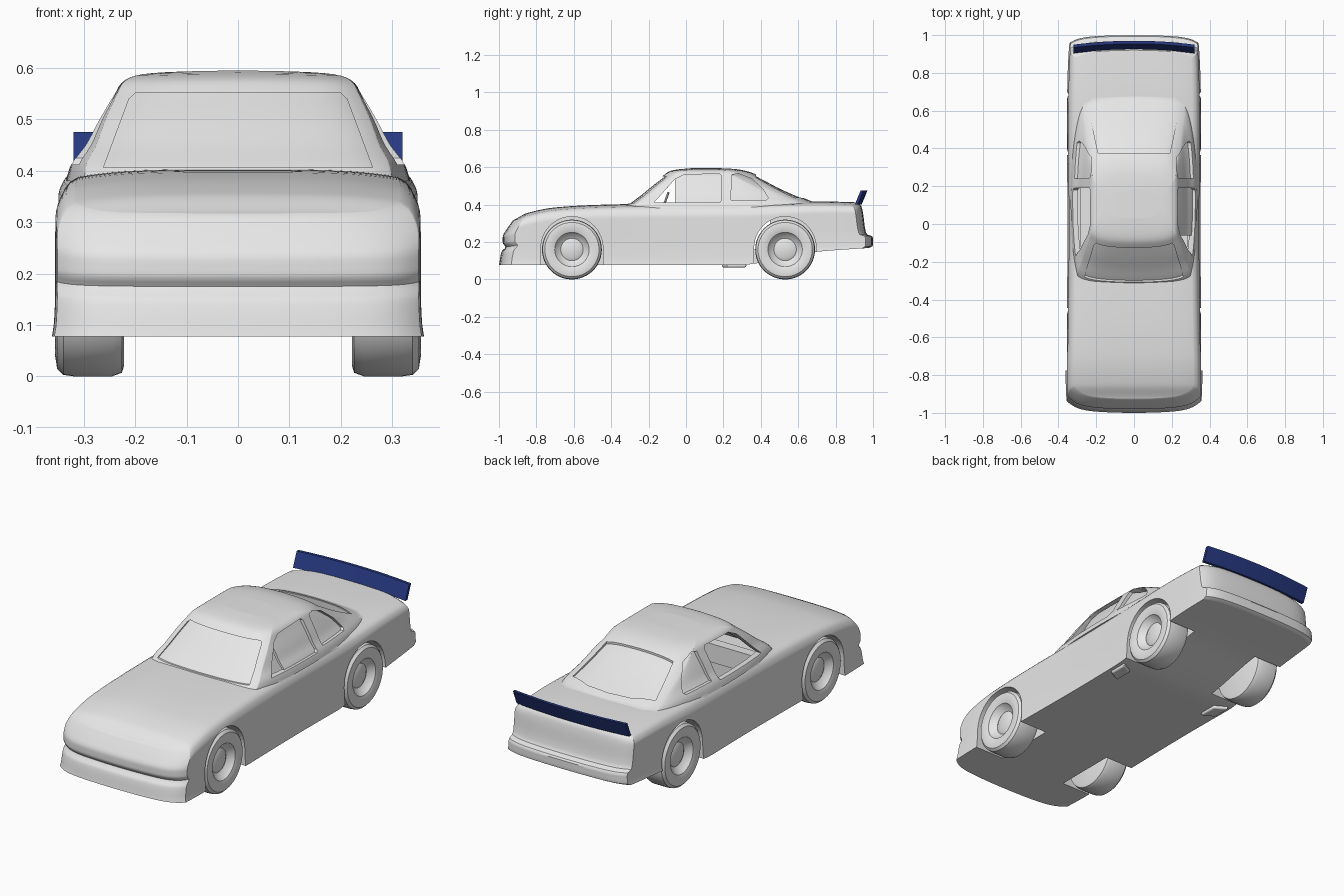
import bpy
import bmesh
import math

default_cube = bpy.data.objects.get("Cube")
if default_cube:
    bpy.data.objects.remove(default_cube)


def make_material(name, colour):
    mat = bpy.data.materials.new(name)
    mat.use_nodes = True
    mat.diffuse_color = (*colour, 1)
    mat.node_tree.nodes["Principled BSDF"].inputs["Base Color"].default_value = (*colour, 1)
    return mat


grey = make_material("primer grey", (0.8, 0.8, 0.8))
navy = make_material("navy blue", (0.02, 0.04, 0.22))


def curve(points, t):
    """Monotone cubic interpolation through (input, value) points."""
    if t <= points[0][0]:
        return points[0][1]
    if t >= points[-1][0]:
        return points[-1][1]
    slopes = [(b[1] - a[1]) / (b[0] - a[0]) for a, b in zip(points, points[1:])]
    tangents = [slopes[0]]
    for a, b in zip(slopes, slopes[1:]):
        tangents.append(2 * a * b / (a + b) if a * b > 0 else 0)
    tangents.append(slopes[-1])
    i = max(k for k in range(len(slopes)) if points[k][0] <= t)
    h = points[i + 1][0] - points[i][0]
    s = (t - points[i][0]) / h
    ease = s * s * (3 - 2 * s)
    return (points[i][1] * (1 - ease) + points[i + 1][1] * ease
            + h * s * (1 - s) * ((1 - s) * tangents[i] - s * tangents[i + 1]))


def finish(name, bm, mat=grey):
    bmesh.ops.recalc_face_normals(bm, faces=bm.faces)
    mesh = bpy.data.meshes.new(name)
    bm.to_mesh(mesh)
    bm.free()
    mesh.materials.append(mat)
    ob = bpy.data.objects.new(name, mesh)
    bpy.context.collection.objects.link(ob)
    return ob


def shaped_box(name, counts, shape, mat=grey):
    """Surface of a box lattice bent by shape(u, v, w)."""
    bm = bmesh.new()
    verts = {}

    def vert(key):
        if key not in verts:
            verts[key] = bm.verts.new(shape(*(k / n for k, n in zip(key, counts))))
        return verts[key]

    for axis in range(3):
        b, c = [a for a in range(3) if a != axis]
        for end in (0, counts[axis]):
            for p in range(counts[b]):
                for q in range(counts[c]):
                    corners = []
                    for dp, dq in ((0, 0), (1, 0), (1, 1), (0, 1)):
                        key = [end] * 3
                        key[b], key[c] = p + dp, q + dq
                        corners.append(vert(tuple(key)))
                    bm.faces.new(corners)
    return finish(name, bm, mat)


def box(name, low, high):
    return shaped_box(name, (1, 1, 1), lambda *t: [a + (b - a) * k for a, b, k in zip(low, high, t)])


def prism(name, outline, axis, start, stop):
    """Outline in the plane across the axis, extruded from start to stop."""
    bm = bmesh.new()
    rings = []
    for d in (start, stop):
        ring = []
        for p in outline:
            co = list(p)
            co.insert(axis, d)
            ring.append(bm.verts.new(co))
        rings.append(ring)
        bm.faces.new(ring)
    n = len(outline)
    for i in range(n):
        j = (i + 1) % n
        bm.faces.new((rings[0][i], rings[0][j], rings[1][j], rings[1][i]))
    return finish(name, bm)


def boolean(ob, tool, operation="DIFFERENCE"):
    mod = ob.modifiers.new("cut", "BOOLEAN")
    mod.object, mod.operation, mod.solver = tool, operation, "EXACT"
    bpy.context.view_layer.objects.active = ob
    bpy.ops.object.modifier_apply(modifier=mod.name)
    bpy.data.objects.remove(tool)


def smooth(ob):
    bpy.ops.object.select_all(action="DESELECT")
    ob.select_set(True)
    bpy.context.view_layer.objects.active = ob
    bpy.ops.object.shade_smooth_by_angle(angle=math.radians(35))


# Lower body: nose and tail lines by height fraction, deck and floor lines by length
NOSE = [(0, -1), (0.33, -0.985), (0.41, -0.965), (0.52, -0.98), (0.66, -0.98), (0.85, -0.955), (1, -0.925)]
TAIL = [(0, 0.98), (0.05, 1), (0.25, 1), (0.32, 0.965), (0.9, 0.94), (1, 0.92)]
FLANK = [(0, 0.362), (0.1, 0.358), (0.4, 0.355), (0.8, 0.355), (0.9, 0.346), (0.96, 0.335), (1, 0.318)]
PLAN = [(-1, 0.98), (-0.8, 1), (-0.5, 0.985), (0, 0.97), (0.5, 0.985), (0.8, 0.97), (1, 0.94)]
DECK = [(-1, 0.3), (-0.93, 0.315), (-0.85, 0.355), (-0.7, 0.385), (-0.5, 0.398), (-0.3, 0.403),
        (0.4, 0.41), (0.7, 0.417), (0.92, 0.412), (1, 0.4)]
FLOOR = [(-1, 0.078), (0.3, 0.078), (0.4, 0.09), (0.69, 0.147), (1, 0.17)]


def body_shape(u, v, w):
    u = math.sin((u - 0.5) * math.pi)
    v = (1 - math.cos(v * math.pi)) / 2
    y = curve(NOSE, w) * (1 - v) + curve(TAIL, w) * v
    y += (0.02 * u ** 2 + 0.045 * u ** 8) * (1 - v) ** 6 - (0.015 * u ** 2 + 0.025 * u ** 8) * v ** 6
    floor = curve(FLOOR, y)
    z = floor + (curve(DECK, y) - floor) * w - 0.015 * u ** 4 * w ** 6
    return u * curve(FLANK, w) * curve(PLAN, y), y, z


body = shaped_box("body", (24, 80, 26), body_shape)

# Cabin: windscreen line, rear window line and half width by height
SCREEN = [(0.38, -0.335), (0.4, -0.315), (0.45, -0.25), (0.5, -0.19), (0.55, -0.125), (0.575, -0.09),
          (0.585, -0.05), (0.592, 0.03)]
BACKLIGHT = [(0.38, 0.74), (0.41, 0.69), (0.43, 0.64), (0.49, 0.505), (0.53, 0.43), (0.565, 0.36),
             (0.58, 0.31), (0.588, 0.26), (0.592, 0.18)]
PILLAR = [(0.38, 0.34), (0.41, 0.33), (0.45, 0.3), (0.5, 0.272), (0.55, 0.241), (0.57, 0.228),
          (0.582, 0.21), (0.589, 0.18), (0.592, 0.14)]


def cabin(name, inset):
    def shape(u, v, w):
        u = math.sin((u - 0.5) * math.pi)
        v = (1 - math.cos(v * math.pi)) / 2
        w = math.sin(w * math.pi / 2)
        level = 0.38 + 0.212 * w
        y = (curve(SCREEN, level) + 1.5 * inset) * (1 - v) + (curve(BACKLIGHT, level) - 1.8 * inset) * v
        y += (0.02 * u ** 2 + 0.03 * u ** 8) * (1 - v) ** 6 - (0.03 * u ** 2 + 0.05 * u ** 8) * v ** 6
        taper = 1 - (1 - w) * (0.12 * (1 - v) ** 5 + 0.2 * v ** 4)
        return u * (curve(PILLAR, level) * taper - inset), y, level - inset * w + 0.003 * w * (1 - u * u)
    return shaped_box(name, (20, 44, 24), shape)


boolean(body, cabin("cabin", 0), "UNION")
boolean(body, cabin("cabin_space", 0.024))
boolean(body, box("footwell", (-0.28, -0.18, 0.16), (0.28, 0.45, 0.4)))

# Windscreen and rear window, set just below the panels
screen_outline = [(-0.262, 0.406), (0.262, 0.406), (0.212, 0.54), (0.2, 0.551), (-0.2, 0.551), (-0.212, 0.54)]
screen = prism("windscreen_cut", screen_outline, 1, -0.5, 0)
rear_outline = [(-0.19, 0.375), (0.19, 0.375), (0.235, 0.585), (0.12, 0.625), (0, 0.635), (-0.12, 0.625), (-0.235, 0.585)]
rear = prism("rear_window_cut", rear_outline, 2, 0.425, 0.7)
for cutter in (screen, rear):
    boolean(cutter, cabin("glass_level", 0.006))
    boolean(body, cutter)

# Side windows: open doors, solid quarter lights and a net on the left door
DOOR = [(-0.17, 0.412), (0.18, 0.412), (0.19, 0.425), (0.19, 0.555), (0.18, 0.565), (-0.01, 0.56), (-0.06, 0.535)]
DOOR_FRONT = [(-0.17, 0.412), (-0.06, 0.412), (-0.06, 0.535)]
QUARTER = [(0.24, 0.425), (0.43, 0.425), (0.44, 0.435), (0.41, 0.485), (0.35, 0.54), (0.28, 0.566), (0.245, 0.56)]
for side, opening in ((-1, DOOR), (1, DOOR_FRONT)):
    boolean(body, prism("door_window_cut", opening, 0, side * 0.15, side * 0.5))
    recesses = [QUARTER] if side < 0 else [QUARTER, DOOR]
    for outline in recesses:
        cutter = prism("recess_cut", outline, 0, side * 0.15, side * 0.5)
        boolean(cutter, cabin("recess_level", 0.013))
        boolean(body, cutter)

# Wheel arches
for axle in (-0.61, 0.53):
    arch = [(axle - 0.166, 0), (axle + 0.166, 0)]
    for i in range(25):
        a = math.pi * i / 24
        arch.append((axle + 0.166 * math.cos(a), 0.168 + 0.168 * math.sin(a)))
    for side in (-1, 1):
        boolean(body, prism("arch_cut", arch, 0, side * 0.195, side * 0.5))
smooth(body)

# Wheels, turned from one half section of (radius, distance out)
SECTION = [(0, 0.325), (0.045, 0.325), (0.06, 0.317), (0.08, 0.33), (0.092, 0.347), (0.12, 0.356), (0.145, 0.352),
           (0.157, 0.34), (0.16, 0.32), (0.16, 0.245), (0.153, 0.226), (0.14, 0.222), (0, 0.222)]
for end, axle in (("front", -0.61), ("rear", 0.53)):
    for side_name, side in (("left", 1), ("right", -1)):
        bm = bmesh.new()
        verts = [bm.verts.new((side * x, axle, 0.16 + r)) for r, x in SECTION]
        edges = [bm.edges.new(pair) for pair in zip(verts, verts[1:])]
        bmesh.ops.spin(bm, geom=verts + edges, cent=(0, axle, 0.16), axis=(1, 0, 0),
                       angle=math.tau, steps=48, use_merge=True)
        bmesh.ops.remove_doubles(bm, verts=bm.verts, dist=0.0001)
        smooth(finish(f"{end}_{side_name}_wheel", bm))

# Rear spoiler: a bowed blade leaning back
def spoiler_shape(u, v, w):
    x = (u * 2 - 1) * 0.32
    return x, 0.912 + 0.016 * v + 0.03 * w - 0.2 * x * x + 0.012, 0.402 + 0.074 * w


smooth(shaped_box("spoiler", (16, 1, 1), spoiler_shape, navy))

# Side exhausts
for side_name, side in (("left", 1), ("right", -1)):
    def pipe_shape(u, v, w):
        return side * (0.27 + 0.065 * u), 0.19 + 0.1 * v + 0.035 * u, 0.064 + 0.022 * w
    exhaust = shaped_box(f"{side_name}_exhaust", (1, 1, 1), pipe_shape)
    bevel = exhaust.modifiers.new("round", "BEVEL")
    bevel.width, bevel.segments = 0.008, 3
    smooth(exhaust)

# Cockpit
box("seat", (0.06, 0.08, 0.16), (0.22, 0.14, 0.5))
box("dashboard", (-0.27, -0.2, 0.3), (0.27, -0.15, 0.395))
bpy.ops.mesh.primitive_torus_add(location=(0.14, -0.11, 0.42), rotation=(math.radians(70), 0, 0),
                                 major_radius=0.045, minor_radius=0.006, major_segments=24, minor_segments=8)
steering_wheel = bpy.context.object
steering_wheel.name = "steering_wheel"
steering_wheel.data.materials.append(grey)
smooth(steering_wheel)
